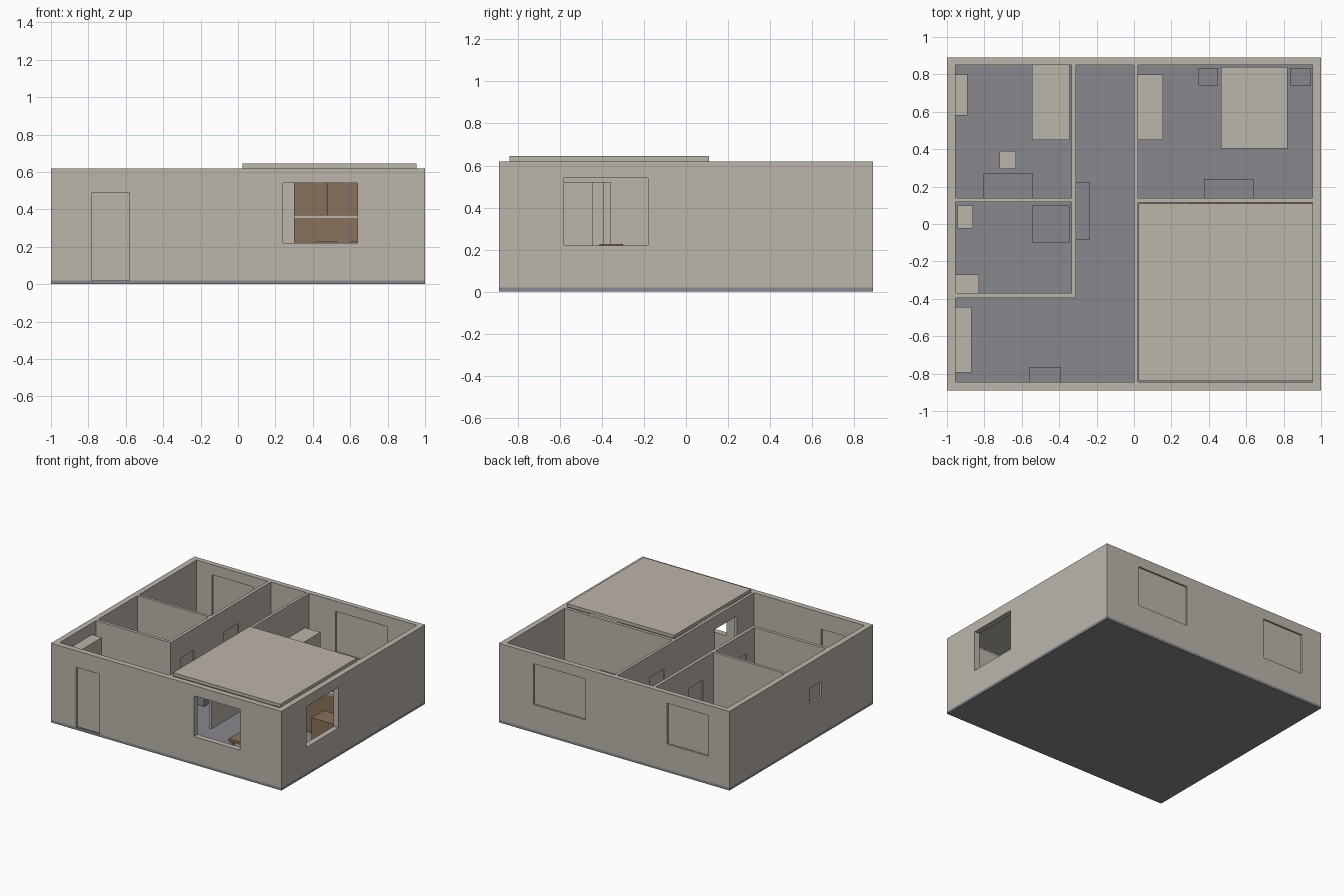
import bpy

old = bpy.data.objects.get("Cube")
if old:
    bpy.data.objects.remove(old, do_unlink=True)


def material(name, rgb):
    m = bpy.data.materials.new(name)
    m.use_nodes = True
    m.diffuse_color = (*rgb, 1)
    m.node_tree.nodes["Principled BSDF"].inputs["Base Color"].default_value = (*rgb, 1)
    return m


PLASTER = material("warm plaster", (0.50, 0.46, 0.41))
SLATE = material("slate grey", (0.25, 0.245, 0.265))
WOOD = material("brown wood", (0.25, 0.165, 0.105))
FLOOR, TOP = 0.02, 0.62
SILL, HEAD = 0.22, 0.54


def block(name, x, y, z, mat):
    """Box from three (low, high) ranges."""
    verts = [(a, b, c) for a in x for b in y for c in z]
    faces = [(0, 1, 3, 2), (4, 6, 7, 5), (0, 4, 5, 1),
             (2, 3, 7, 6), (0, 2, 6, 4), (1, 5, 7, 3)]
    mesh = bpy.data.meshes.new(name)
    mesh.from_pydata(verts, [], faces)
    mesh.materials.append(mat)
    obj = bpy.data.objects.new(name, mesh)
    bpy.context.collection.objects.link(obj)
    return obj


def wall(name, axis, across, span, openings=()):
    """Straight wall; openings are (start, end, bottom, top, closed)."""
    def piece(part, along, z, thick=across):
        if z[1] - z[0] > 0.001:
            x, y = (along, thick) if axis == "x" else (thick, along)
            block(name + part, x, y, z, PLASTER)

    mid = sum(across) / 2
    half = (across[1] - across[0]) / 6
    pos = span[0]
    for a, b, low, high, closed in sorted(openings):
        piece("_section", (pos, a), (FLOOR, TOP))
        piece("_sill", (a, b), (FLOOR, low))
        piece("_lintel", (a, b), (high, TOP))
        if closed:
            piece("_panel", (a, b), (low, high), (mid - half, mid + half))
        pos = b
    piece("_section", (pos, span[1]), (FLOOR, TOP))


# Ground slab and the roof over the living room
block("floor_slab", (-1, 1), (-0.89, 0.89), (0, FLOOR), SLATE)
block("roof_slab", (0.025, 0.955), (-0.84, 0.11), (TOP, 0.645), PLASTER)

# Outer walls
wall("front_wall", "x", (-0.89, -0.845), (-1, 1),
     [(-0.78, -0.58, FLOOR, 0.49, True), (0.24, 0.64, SILL, HEAD, False)])
wall("back_wall", "x", (0.85, 0.89), (-1, 1),
     [(-0.82, -0.46, SILL, HEAD, True), (0.25, 0.70, SILL, HEAD, True)])
wall("left_wall", "y", (0.955, 1), (-0.845, 0.85), [(-0.58, -0.18, SILL, HEAD, False)])
wall("right_wall", "y", (-1, -0.955), (-0.845, 0.85), [(-0.25, -0.10, 0.30, 0.42, True)])

# Partitions
wall("central_wall", "y", (0, 0.022), (-0.845, 0.85),
     [(-0.63, -0.36, FLOOR, 0.52, False), (0.27, 0.45, FLOOR, 0.45, True)])
wall("hall_wall", "y", (-0.335, -0.31), (-0.395, 0.85),
     [(-0.27, -0.10, FLOOR, 0.45, True), (0.27, 0.45, FLOOR, 0.45, True)])
wall("bedroom_wall", "x", (0.115, 0.14), (0.022, 0.955))
wall("small_bedroom_wall", "x", (0.118, 0.14), (-0.955, -0.335))
wall("bathroom_wall", "x", (-0.395, -0.37), (-0.955, -0.335))

# Furniture standing on the floor: name, x range, y range, top, material
furniture = [
    ("small_bedroom_cabinet", (-0.955, -0.89), (0.58, 0.80), 0.24, PLASTER),
    ("single_bed", (-0.545, -0.345), (0.45, 0.85), 0.13, PLASTER),
    ("stool", (-0.72, -0.63), (0.295, 0.39), 0.13, PLASTER),
    ("desk", (-0.805, -0.54), (0.14, 0.27), 0.2, SLATE),
    ("wash_stand", (-0.945, -0.86), (-0.025, 0.10), 0.2, PLASTER),
    ("toilet", (-0.955, -0.83), (-0.37, -0.27), 0.16, PLASTER),
    ("shower_tray", (-0.545, -0.345), (-0.10, 0.10), 0.04, SLATE),
    ("hall_cabinet", (-0.31, -0.235), (-0.085, 0.225), 0.35, SLATE),
    ("entry_wardrobe", (-0.955, -0.87), (-0.795, -0.445), 0.53, PLASTER),
    ("entry_bench", (-0.56, -0.39), (-0.845, -0.765), 0.15, SLATE),
    ("wardrobe", (0.022, 0.155), (0.45, 0.80), 0.37, PLASTER),
    ("double_bed", (0.465, 0.82), (0.405, 0.84), 0.14, PLASTER),
    ("dresser", (0.375, 0.64), (0.14, 0.24), 0.22, SLATE),
    ("kitchen_counter", (0.30, 0.955), (-0.01, 0.115), 0.355, WOOD),
    ("kitchen_side_unit", (0.75, 0.955), (-0.16, -0.01), 0.225, WOOD),
]
for x in ((0.345, 0.45), (0.835, 0.945)):
    furniture.append(("nightstand", x, (0.74, 0.835), 0.13, SLATE))
for x in ((0.42, 0.53), (0.60, 0.71)):
    furniture.append(("dining_chair", x, (-0.41, -0.30), 0.228, WOOD))
for name, x, y, top, mat in furniture:
    block(name, x, y, (FLOOR, top), mat)

# Worktop, wall cupboards and dining table
block("worktop", (0.30, 0.955), (-0.01, 0.115), (0.355, 0.37), PLASTER)
for x in ((0.30, 0.473), (0.477, 0.70), (0.704, 0.955)):
    block("wall_cupboard", x, (0.03, 0.115), (0.37, 0.56), WOOD)
block("table_top", (0.45, 0.78), (-0.76, -0.45), (0.19, 0.21), WOOD)
for x in (0.46, 0.75):
    for y in (-0.75, -0.48):
        block("table_leg", (x, x + 0.02), (y, y + 0.02), (FLOOR, 0.19), WOOD)
